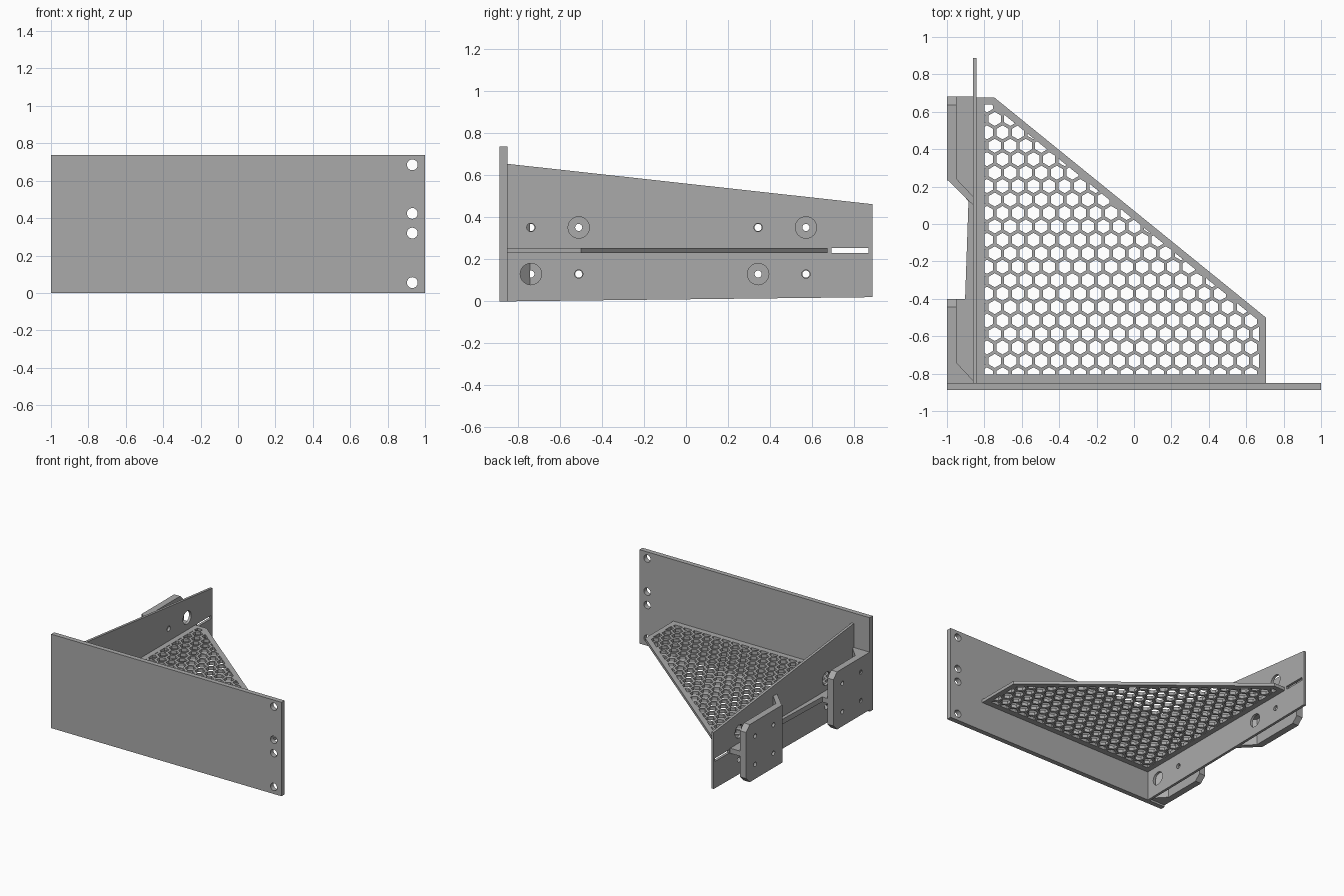
import bpy, bmesh, math
from mathutils import Vector

cube = bpy.data.objects.get("Cube")
if cube:
    bpy.data.objects.remove(cube, do_unlink=True)

grey = bpy.data.materials.new("plain_grey")
grey.use_nodes = True
colour = (0.4, 0.4, 0.4, 1)
grey.diffuse_color = colour
grey.node_tree.nodes["Principled BSDF"].inputs["Base Color"].default_value = colour


def place(axis, u, v, w):
    """Map profile coordinates u, v and depth w to space for an extrusion axis."""
    return {"x": (w, u, v), "y": (u, w, v), "z": (u, v, w)}[axis]


def prisms(name, axis, polygons, lo, hi):
    """One object holding a straight extrusion of each polygon."""
    bm = bmesh.new()
    for poly in polygons:
        a = [bm.verts.new(place(axis, u, v, lo)) for u, v in poly]
        b = [bm.verts.new(place(axis, u, v, hi)) for u, v in poly]
        bm.faces.new(a)
        bm.faces.new(b[::-1])
        for i in range(len(a)):
            j = (i + 1) % len(a)
            bm.faces.new((a[j], a[i], b[i], b[j]))
    bmesh.ops.recalc_face_normals(bm, faces=bm.faces)
    mesh = bpy.data.meshes.new(name)
    bm.to_mesh(mesh)
    bm.free()
    mesh.materials.append(grey)
    obj = bpy.data.objects.new(name, mesh)
    bpy.context.collection.objects.link(obj)
    return obj


def cut(obj, axis, polygons, lo, hi):
    """Cut the polygons through the object, then drop the cutter."""
    cutter = prisms("cutter", axis, polygons, lo, hi)
    cutter.hide_render = True
    mod = obj.modifiers.new("holes", "BOOLEAN")
    mod.operation = "DIFFERENCE"
    mod.solver = "EXACT"
    mod.object = cutter
    graph = bpy.context.evaluated_depsgraph_get()
    mesh = bpy.data.meshes.new_from_object(obj.evaluated_get(graph))
    obj.modifiers.clear()
    obj.data = mesh
    bpy.data.objects.remove(cutter, do_unlink=True)


def ring(u, v, r, n=24, turn=0.0):
    return [(u + r * math.cos(turn + math.tau * i / n),
             v + r * math.sin(turn + math.tau * i / n)) for i in range(n)]


def rect(u0, v0, u1, v1):
    return [(u0, v0), (u1, v0), (u1, v1), (u0, v1)]


def clip(poly, border):
    """Clip a polygon to a convex counter-clockwise border."""
    for i, a in enumerate(border):
        a, b = Vector(a), Vector(border[(i + 1) % len(border)])
        side = [(b - a).cross(Vector(p) - a) for p in poly]
        out = []
        for k in range(len(poly)):
            p, q, s, t = poly[k - 1], poly[k], side[k - 1], side[k]
            if s * t < 0:
                out.append(tuple(Vector(p).lerp(Vector(q), s / (s - t))))
            if t >= 0:
                out.append(q)
        poly = out
        if not poly:
            break
    return poly


def area(p):
    return sum(p[i - 1][0] * p[i][1] - p[i][0] * p[i - 1][1] for i in range(len(p))) / 2


FRONT = -0.85               # back of the front panel
WALL_IN, WALL_OUT = -0.842, -0.862
Z_LOW, Z_HIGH = 0.23, 0.255  # shelf level

# Front panel with a column of fixing holes
panel = prisms("front_panel", "y", [rect(-1, 0, 1, 0.737)], -0.888, FRONT)
cut(panel, "y", [ring(0.932, z, 0.029) for z in (0.055, 0.32, 0.425, 0.685)], -1, -0.7)

# Tapered side wall with access holes, screw holes and a slot
wall = prisms("side_wall", "x", [[(FRONT, 0), (0.888, 0.02), (0.888, 0.463), (FRONT, 0.655)]],
              WALL_OUT, WALL_IN)
mounts = (-0.625, 0.4575)
wall_holes = [rect(0.693, Z_LOW, 0.87, Z_HIGH)]
screw_holes = {}
for y in mounts:
    low, high = y - 0.114, y + 0.114
    wall_holes += [ring(low, 0.13, 0.051), ring(high, 0.352, 0.051),
                   ring(low, 0.352, 0.02), ring(high, 0.13, 0.02)]
    screw_holes[y] = [ring(a, z, 0.017, 16) for a in (low, high) for z in (0.13, 0.352)]
cut(wall, "x", wall_holes, -0.9, -0.8)

# Shelf perforated with hexagons, trimmed to a solid border
shelf = prisms("perforated_shelf", "z",
               [[(WALL_IN, FRONT), (0.705, FRONT), (0.705, -0.5), (-0.745, 0.675),
                 (WALL_IN, 0.675)]], Z_LOW, Z_HIGH)
border = [(-0.8, -0.805), (0.668, -0.805), (0.668, -0.518), (-0.76, 0.638), (-0.8, 0.638)]
pitch = 0.083
hexes = []
for row in range(-3, 19):
    for col in range(-1, 20):
        x = -0.786 + pitch * (col + 0.5 * (row % 2))
        y = -0.66 + pitch * math.sqrt(0.75) * row
        cell = clip(ring(x, y, 0.0375, 6, math.pi / 6), border)
        if len(cell) > 2 and area(cell) > 0.0002:
            hexes.append(cell)
cut(shelf, "z", hexes, 0.2, 0.3)

# Mounting plates, chamfered at the rear corners
z0, z1, c = 0.015, 0.467, 0.045
for label, y in zip(("front", "rear"), mounts):
    a, b = y - 0.225, y + 0.225
    plate = prisms(label + "_mounting_plate", "x",
                   [[(a, z0), (b - c, z0), (b, z0 + c), (b, z1 - c), (b - c, z1), (a, z1)]],
                   -1, -0.948)
    cut(plate, "x", screw_holes[y], -1.1, -0.9)

# Slanted walls joining the mounting plates to the side wall
prisms("rear_slanted_wall", "z",
       [[(-1, 0.24), (-0.948, 0.24), (WALL_OUT, 0.15), (WALL_OUT, 0.105), (-0.875, 0.115)]],
       z0, z1)
prisms("front_slanted_wall", "z",
       [[(-0.99, FRONT), (-0.99, -0.743), (-0.948, -0.743), (WALL_OUT, -0.834),
         (WALL_OUT, FRONT)]], z0, z1)

# Horizontal web running behind both mounts
prisms("mount_web", "z",
       [[(WALL_OUT, 0.683), (-0.95, 0.683), (-0.95, 0.2), (-0.885, 0.12), (-0.903, -0.4),
         (-0.95, -0.4), (-0.95, FRONT), (WALL_OUT, FRONT)]], 0.222, 0.262)
